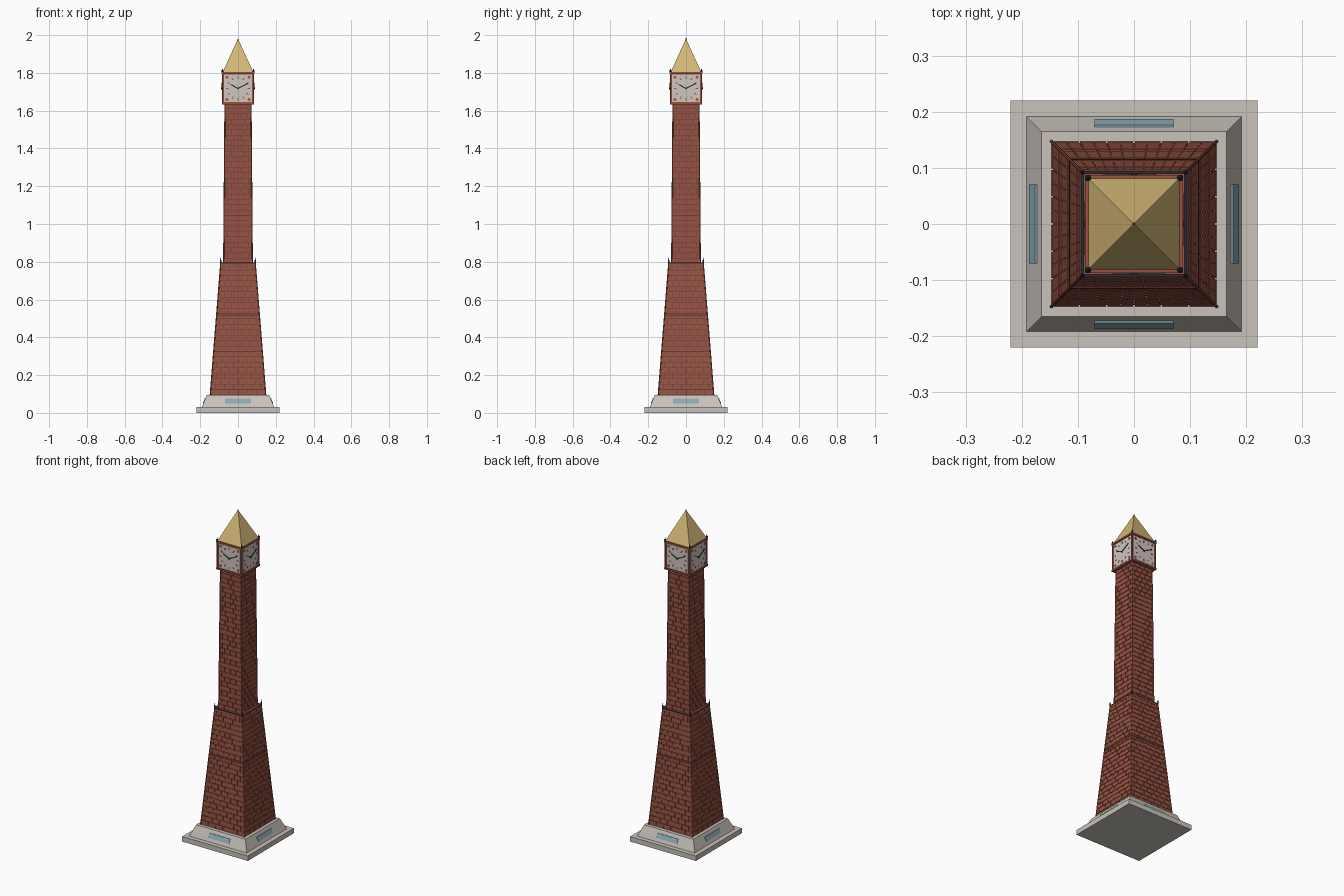
import bpy, bmesh, math
from mathutils import Matrix, Vector

cube = bpy.data.objects.get("Cube")
if cube:
    bpy.data.objects.remove(cube, do_unlink=True)


def material(name, r, g, b):
    m = bpy.data.materials.new(name)
    m.use_nodes = True
    m.diffuse_color = (r, g, b, 1)
    node = next(n for n in m.node_tree.nodes if n.type == 'BSDF_PRINCIPLED')
    node.inputs["Base Color"].default_value = (r, g, b, 1)
    node.inputs["Roughness"].default_value = 0.8
    return m


STONE = material("pale stone", 0.58, 0.54, 0.49)
BRICK = material("red brick", 0.31, 0.085, 0.055)
MORTAR = material("dark mortar", 0.13, 0.05, 0.04)
GOLD = material("gold roof", 0.65, 0.47, 0.18)
FACE = material("clock white", 0.62, 0.57, 0.53)
RED = material("clock red", 0.55, 0.06, 0.05)
DARK = material("dark iron", 0.025, 0.03, 0.035)
GLASS = material("blue panel", 0.26, 0.4, 0.46)


def finish(name, bm, mat, sides=1):
    """Turn a bmesh into an object, repeated around the tower on each side."""
    if sides > 1:
        source = bm.faces[:] + bm.edges[:] + bm.verts[:]
        for k in range(1, sides):
            new = bmesh.ops.duplicate(bm, geom=source)["geom"]
            verts = [v for v in new if isinstance(v, bmesh.types.BMVert)]
            bmesh.ops.rotate(bm, verts=verts, matrix=Matrix.Rotation(k * math.tau / sides, 3, 'Z'))
    bmesh.ops.recalc_face_normals(bm, faces=bm.faces)
    mesh = bpy.data.meshes.new(name)
    bm.to_mesh(mesh)
    bm.free()
    mesh.materials.append(mat)
    ob = bpy.data.objects.new(name, mesh)
    bpy.context.collection.objects.link(ob)
    return ob


def hexa(bm, lower, upper):
    """Solid between two quads."""
    a = [bm.verts.new(p) for p in lower]
    b = [bm.verts.new(p) for p in upper]
    bm.faces.new(a[::-1])
    bm.faces.new(b)
    for i in range(4):
        j = (i + 1) % 4
        bm.faces.new((a[i], a[j], b[j], b[i]))


def square(h, z):
    return [(-h, -h, z), (h, -h, z), (h, h, z), (-h, h, z)]


def frustum(name, mat, h0, z0, h1, z1):
    bm = bmesh.new()
    hexa(bm, square(h0, z0), square(h1, z1))
    return finish(name, bm, mat)


def box(bm, centre, size, angle=0):
    m = Matrix.Translation(centre) @ Matrix.Rotation(angle, 4, 'Y') @ Matrix.Diagonal((*size, 1))
    bmesh.ops.create_cube(bm, size=1, matrix=m)


def rod(bm, start, end, r0, r1, segments=8):
    a, b = Vector(start), Vector(end)
    m = Matrix.Translation((a + b) / 2) @ (b - a).to_track_quat('Z', 'Y').to_matrix().to_4x4()
    bmesh.ops.create_cone(bm, cap_ends=True, segments=segments, radius1=r0, radius2=r1,
                          depth=(b - a).length, matrix=m)


def brick_shaft(name, h0, z0, h1, z1, columns, rows):
    """Tapered core covered in staggered raised bricks, with corner edging."""
    frustum(name + "_core", MORTAR, h0 - 0.003, z0, h1 - 0.003, z1)
    bm = bmesh.new()
    half = lambda z: h0 + (h1 - h0) * (z - z0) / (z1 - z0)
    step = (z1 - z0) / rows
    for row in range(rows):
        low, high = z0 + step * (row + 0.05), z0 + step * (row + 0.95)
        shift = 0.5 * (row % 2)
        for col in range(columns + row % 2):
            u0 = max(-1, 2 * (col - shift + 0.03) / columns - 1)
            u1 = min(1, 2 * (col - shift + 0.97) / columns - 1)
            rings = []
            for z in (low, high):
                h = half(z)
                rings.append([(u0 * h, -h, z), (u1 * h, -h, z),
                              (u1 * h, -h + 0.005, z), (u0 * h, -h + 0.005, z)])
            hexa(bm, *rings)
    finish(name + "_bricks", bm, BRICK, 4)
    bm = bmesh.new()
    rod(bm, (-h0, -h0, z0), (-h1, -h1, z1), 0.003, 0.003)
    finish(name + "_corner_edging", bm, BRICK, 4)


def corner_finials(name, h, z, height, r):
    bm = bmesh.new()
    rod(bm, (h, -h, z), (h, -h, z + height * 0.4), r, r)
    bmesh.ops.create_icosphere(bm, subdivisions=1, radius=r * 1.2,
                               matrix=Matrix.Translation((h, -h, z + height * 0.5)))
    rod(bm, (h, -h, z + height * 0.5), (h, -h, z + height), r * 0.7, 0.0005)
    finish(name, bm, DARK, 4)


# Stone base
frustum("base_slab", STONE, 0.22, 0, 0.22, 0.03)
frustum("plinth", STONE, 0.192, 0.03, 0.165, 0.095)
bm = bmesh.new()
lean = lambda z, out: -0.192 + (z - 0.03) * 0.027 / 0.065 - out
hexa(bm, *[[(-0.07, lean(z, 0.003), z), (0.07, lean(z, 0.003), z),
            (0.07, lean(z, -0.003), z), (-0.07, lean(z, -0.003), z)] for z in (0.05, 0.075)])
finish("plinth_panels", bm, GLASS, 4)

# Brick tower in two stages
brick_shaft("lower_shaft", 0.147, 0.095, 0.092, 0.785, 6, 24)
brick_shaft("upper_shaft", 0.076, 0.79, 0.069, 1.64, 4, 30)
frustum("lower_band", MORTAR, 0.1155, 0.512, 0.1148, 0.52)
frustum("middle_ledge", BRICK, 0.094, 0.78, 0.094, 0.793)
bm = bmesh.new()
box(bm, (0, -0.092, 0.793), (0.18, 0.005, 0.006))
finish("ledge_rails", bm, DARK, 4)
corner_finials("ledge_finials", 0.092, 0.79, 0.033, 0.004)

# Clock house
frustum("clock_house", BRICK, 0.079, 1.635, 0.079, 1.8)
frustum("clock_sill", BRICK, 0.086, 1.632, 0.086, 1.642)
frustum("clock_cornice", BRICK, 0.087, 1.794, 0.087, 1.804)
bm = bmesh.new()
rod(bm, (0.081, -0.081, 1.635), (0.081, -0.081, 1.8), 0.005, 0.005)
finish("clock_corner_posts", bm, BRICK, 4)
corner_finials("clock_finials", 0.082, 1.798, 0.025, 0.005)

# Clock faces with painted marks and hands
CZ = 1.718
bm = bmesh.new()
box(bm, (0, -0.081, CZ), (0.146, 0.006, 0.146))
finish("clock_faces", bm, FACE, 4)
bm = bmesh.new()
for i in range(12):
    a = math.tau * i / 12
    box(bm, (0.057 * math.sin(a), -0.0845, CZ + 0.057 * math.cos(a)), (0.005, 0.002, 0.013), a)
for sx in (-1, 1):
    for sz in (-1, 1):
        rod(bm, (sx * 0.059, -0.083, CZ + sz * 0.059), (sx * 0.059, -0.0855, CZ + sz * 0.059),
            0.008, 0.008, 8)
finish("clock_hour_marks", bm, RED, 4)
bm = bmesh.new()
for angle, length in ((-62, 0.044), (63, 0.06)):
    a = math.radians(angle)
    box(bm, (math.sin(a) * length / 2, -0.087, CZ + math.cos(a) * length / 2),
        (0.006, 0.002, length), a)
rod(bm, (0, -0.084, CZ), (0, -0.09, CZ), 0.005, 0.005)
finish("clock_hands", bm, DARK, 4)

# Pyramid roof and tip
frustum("pyramid_roof", GOLD, 0.081, 1.804, 0.003, 1.975)
bm = bmesh.new()
rod(bm, (0, 0, 1.97), (0, 0, 2.0), 0.002, 0.0005, 6)
finish("roof_tip", bm, DARK)
